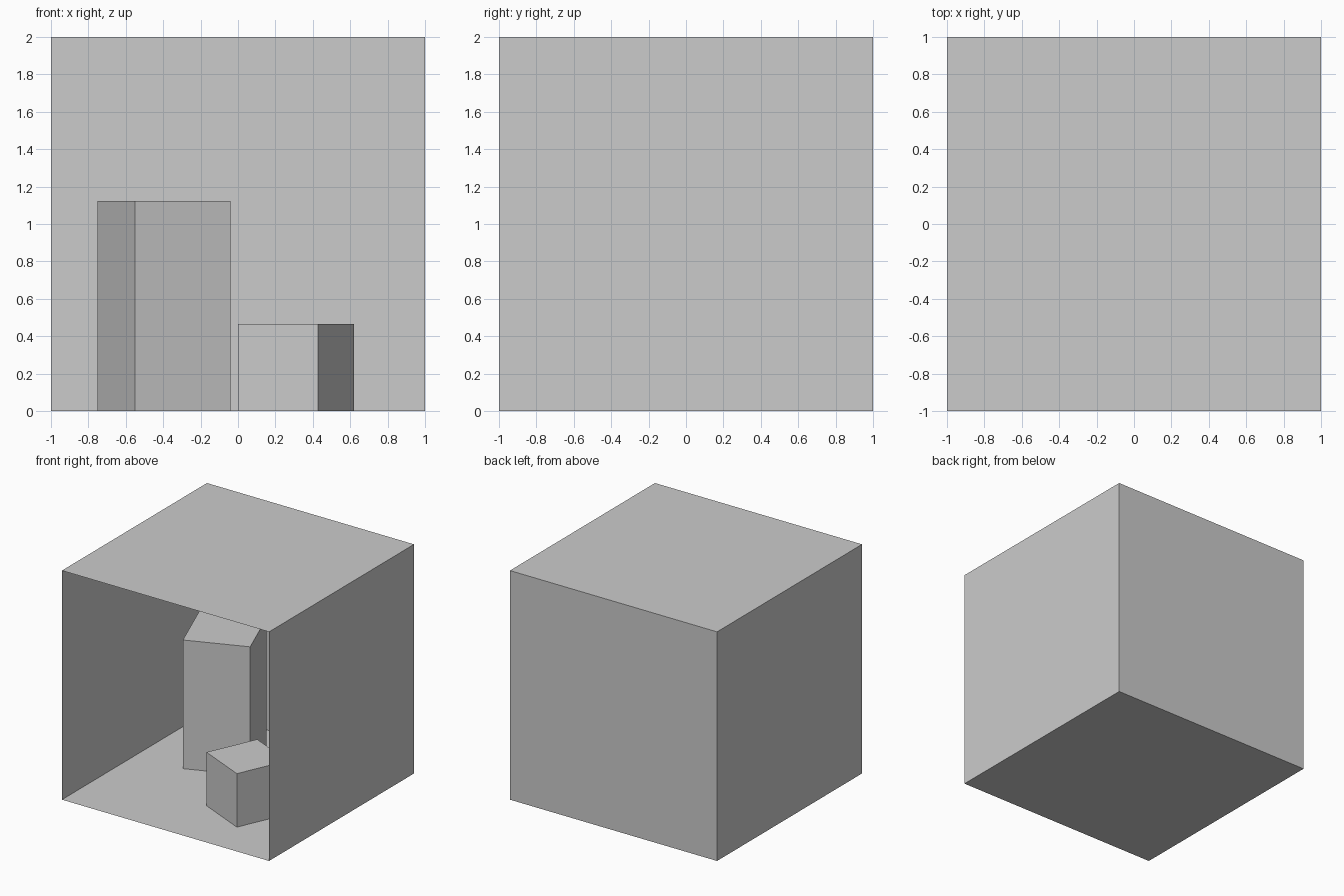
import bpy
from math import radians, pi

cube = bpy.data.objects.get("Cube")
if cube:
    bpy.data.objects.remove(cube, do_unlink=True)

# Single matte grey
grey = bpy.data.materials.new("plain_grey")
grey.use_nodes = True
colour = (0.6, 0.6, 0.6, 1)
grey.diffuse_color = colour
grey.node_tree.nodes["Principled BSDF"].inputs["Base Color"].default_value = colour


def finish(name):
    obj = bpy.context.object
    obj.name = name
    obj.data.materials.append(grey)
    return obj


def panel(name, location, rotation):
    bpy.ops.mesh.primitive_plane_add(size=2, location=location, rotation=rotation)
    return finish(name)


def block(name, x, y, side, height, turn):
    bpy.ops.mesh.primitive_cube_add(size=1, location=(x, y, height / 2),
                                    rotation=(0, 0, radians(turn)))
    obj = finish(name)
    obj.scale = (side, side, height)
    return obj


# Room: thin sheets facing inwards, open at the front
panel("floor", (0, 0, 0), (0, 0, 0))
panel("ceiling", (0, 0, 2), (pi, 0, 0))
panel("back_wall", (0, 1, 1), (pi / 2, 0, 0))
panel("left_wall", (1, 0, 1), (0, -pi / 2, 0))
panel("right_wall", (-1, 0, 1), (0, pi / 2, 0))

# Two turned blocks standing on the floor
block("tall_block", -0.395, 0.38, 0.548, 1.123, 21.4)
block("short_block", 0.31, -0.318, 0.468, 0.467, -24.1)
